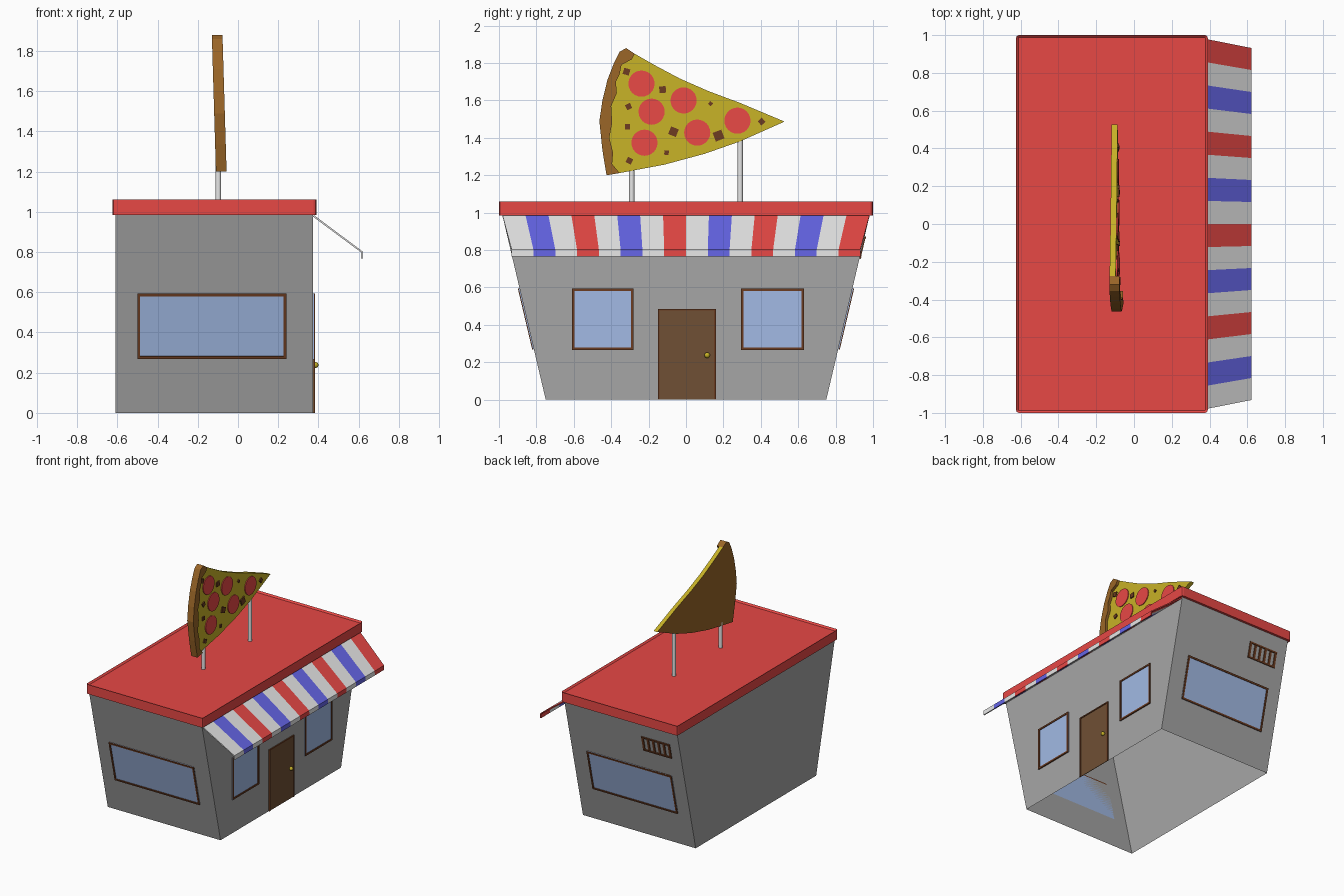
import bpy, bmesh, math
from mathutils import Matrix, Vector

if "Cube" in bpy.data.objects:
    bpy.data.objects.remove(bpy.data.objects["Cube"])


def colour(name, r, g, b):
    m = bpy.data.materials.new(name)
    m.use_nodes = True
    m.diffuse_color = (r, g, b, 1)
    m.node_tree.nodes["Principled BSDF"].inputs["Base Color"].default_value = (r, g, b, 1)
    return m


GREY = colour("wall grey", .38, .38, .38)
RED = colour("red", .8, .065, .06)
WHITE = colour("white", .8, .8, .8)
BLUE = colour("blue", .13, .13, .8)
CHEESE = colour("cheese yellow", .57, .44, .02)
CRUST = colour("crust brown", .32, .13, .02)
GLASS = colour("glass blue", .36, .49, .78)
DOOR = colour("door brown", .16, .08, .035)
TRIM = colour("dark trim brown", .15, .045, .015)


def finish(name, bm, *mats):
    bmesh.ops.recalc_face_normals(bm, faces=bm.faces)
    mesh = bpy.data.meshes.new(name)
    bm.to_mesh(mesh)
    bm.free()
    for m in mats:
        mesh.materials.append(m)
    ob = bpy.data.objects.new(name, mesh)
    bpy.context.collection.objects.link(ob)
    return ob


def add_box(bm, wall, u0, u1, v0, v1, depth):
    """Box lying on a wall plane: u across, v up, depth outward."""
    size = Matrix.Diagonal((u1 - u0, v1 - v0, depth, 1))
    place = Matrix.Translation(((u0 + u1) / 2, (v0 + v1) / 2, depth / 2))
    bmesh.ops.create_cube(bm, size=1, matrix=wall @ place @ size)


def plate(name, wall, u0, u1, v0, v1, depth, mat):
    bm = bmesh.new()
    add_box(bm, wall, u0, u1, v0, v1, depth)
    return finish(name, bm, mat)


def framed(name, wall, u0, u1, v0, v1, mat, sill=True, t=.013):
    """Thin panel with a raised trim around it."""
    plate(name + "_panel", wall, u0, u1, v0, v1, .004, mat)
    bm = bmesh.new()
    add_box(bm, wall, u0, u0 + t, v0, v1, .009)
    add_box(bm, wall, u1 - t, u1, v0, v1, .009)
    add_box(bm, wall, u0 + t, u1 - t, v1 - t, v1, .009)
    if sill:
        add_box(bm, wall, u0 + t, u1 - t, v0, v0 + t, .009)
    finish(name + "_frame", bm, TRIM)


def wall_matrix(origin, u, v):
    u, v = Vector(u), Vector(v)
    cols = Matrix((u, v, u.cross(v).normalized())).transposed().to_4x4()
    return Matrix.Translation(origin) @ cols


# Walls: open-bottomed shell whose two ends lean outward
BACK_X, SHOP_X, BASE_Y, LEAN, WALL_TOP = -.61, .373, .75, .235, 1.0
bm = bmesh.new()
rings = []
for z in (0, WALL_TOP):
    y = BASE_Y + LEAN * z
    rings.append([bm.verts.new(p) for p in
                  ((BACK_X, -y, z), (SHOP_X, -y, z), (SHOP_X, y, z), (BACK_X, y, z))])
for i in range(4):
    j = (i + 1) % 4
    bm.faces.new((rings[0][i], rings[0][j], rings[1][j], rings[1][i]))
finish("walls", bm, GREY)

shop_wall = wall_matrix((SHOP_X, 0, 0), (0, 1, 0), (0, 0, 1))
front_wall = wall_matrix((0, -BASE_Y, 0), (1, 0, 0), (0, -LEAN, 1))
rear_wall = wall_matrix((0, BASE_Y, 0), (-1, 0, 0), (0, LEAN, 1))

# Windows and door
framed("shop_window_a", shop_wall, -.61, -.28, .265, .595, GLASS)
framed("shop_window_b", shop_wall, .295, .63, .265, .595, GLASS)
framed("front_window", front_wall, -.5, .24, .27, .595, GLASS)
framed("rear_window", rear_wall, -.24, .5, .27, .595, GLASS)
framed("door", shop_wall, -.15, .16, 0, .485, DOOR, sill=False, t=.009)
bm = bmesh.new()
bmesh.ops.create_uvsphere(bm, u_segments=12, v_segments=8, radius=.015,
                          matrix=Matrix.Translation((SHOP_X + .012, .113, .238)))
for f in bm.faces:
    f.smooth = True
finish("door_knob", bm, CHEESE)

# Vent grille on the rear wall
bm = bmesh.new()
for i in range(6):
    u = .28 + i * .046
    add_box(bm, rear_wall, u, u + .018, .765, .87, .006)
for v in (.755, .862):
    add_box(bm, rear_wall, .28, .528, v, v + .012, .008)
finish("vent_grille", bm, TRIM)

# Roof slab with softened corners and a shallow rim
bm = bmesh.new()
bmesh.ops.create_cube(bm, size=1, matrix=Matrix.Translation((-.117, 0, 1.023))
                      @ Matrix.Diagonal((1.015, 2, .075, 1)))
uprights = [e for e in bm.edges if abs(e.verts[0].co.z - e.verts[1].co.z) > .01]
bmesh.ops.bevel(bm, geom=uprights, offset=.015, segments=2, affect='EDGES', profile=.5)
bm.normal_update()
top = [f for f in bm.faces if f.normal.z > .9]
bmesh.ops.inset_region(bm, faces=top, thickness=.013)
bmesh.ops.translate(bm, verts=top[0].verts, vec=(0, 0, -.012))
finish("roof", bm, RED)

# Striped awning with a short valance
STRIPES = 16
profile = ((.375, .98, .98), (.617, .932, .80), (.617, .932, .767))
bm = bmesh.new()
rows = [[bm.verts.new((x, half * (1 - 2 * i / STRIPES), z)) for i in range(STRIPES + 1)]
        for x, half, z in profile]
for upper, lower in zip(rows, rows[1:]):
    for i in range(STRIPES):
        f = bm.faces.new((upper[i], lower[i], lower[i + 1], upper[i + 1]))
        f.material_index = (0, 1, 2, 1)[i % 4]
awning = finish("awning", bm, RED, WHITE, BLUE)
solid = awning.modifiers.new("thickness", 'SOLIDIFY')
solid.thickness = .009
solid.offset = 0


# Sign: everything lies on a slightly tilted upright plane
def on_sign(y, z, d):
    return Vector((-.12 - .03 * (z - 1.54) + d, y, z))


def prism(name, pts, d0, d1, mat, back_mat=None):
    bm = bmesh.new()
    back = [bm.verts.new(on_sign(y, z, d0)) for y, z in pts]
    face = [bm.verts.new(on_sign(y, z, d1)) for y, z in pts]
    bm.faces.new(face)
    bm.faces.new(back).material_index = 1 if back_mat else 0
    for i in range(len(pts)):
        j = (i + 1) % len(pts)
        bm.faces.new((back[i], back[j], face[j], face[i]))
    return finish(name, bm, mat, *([back_mat] if back_mat else []))


def disc(y, z, r, n, turn=0):
    return [(y + r * math.cos(turn + k * math.tau / n), z + r * math.sin(turn + k * math.tau / n))
            for k in range(n)]


seam = [(-.275, 1.85), (-.29, 1.82), (-.345, 1.79), (-.355, 1.74), (-.375, 1.7), (-.37, 1.64),
        (-.4, 1.57), (-.395, 1.48), (-.41, 1.4), (-.39, 1.32), (-.395, 1.26), (-.355, 1.212)]
rind = [(-.425, 1.2), (-.447, 1.335), (-.463, 1.49), (-.447, 1.6), (-.42, 1.71),
        (-.385, 1.8), (-.355, 1.86), (-.32, 1.88)]
edges = [(-.115, 1.257), (.1, 1.315), (.286, 1.38), (.527, 1.487),
         (.286, 1.588), (.12, 1.65), (-.035, 1.718), (-.17, 1.79)]
prism("slice_crust", seam + rind, 0, .053, CRUST)
prism("slice_cheese", seam + edges, 0, .032, CHEESE, CRUST)

for y, z in ((-.238, 1.69), (-.013, 1.6), (-.184, 1.54), (-.222, 1.374), (.06, 1.428), (.275, 1.492)):
    prism("round_topping", disc(y, z, .07, 24), .028, .038, RED)
bits = ((-.318, 1.754, .024), (-.125, 1.658, .025), (-.307, 1.567, .021), (.131, 1.583, .014),
        (-.067, 1.433, .031), (-.313, 1.46, .02), (.174, 1.412, .035), (.404, 1.487, .021),
        (-.302, 1.278, .022), (-.104, 1.321, .017))
for i, (y, z, r) in enumerate(bits):
    prism("small_topping", disc(y, z, r, 4, .5 + i * .37), .028, .04, TRIM)

# Sign poles
for y, top_z in ((-.29, 1.25), (.29, 1.4)):
    bm = bmesh.new()
    height = top_z - 1.04
    bmesh.ops.create_cone(bm, cap_ends=True, segments=16, radius1=.014, radius2=.014, depth=height,
                          matrix=Matrix.Translation((-.098, y, 1.04 + height / 2)))
    for f in bm.faces:
        f.smooth = len(f.verts) == 4
    finish("sign_pole", bm, WHITE)
